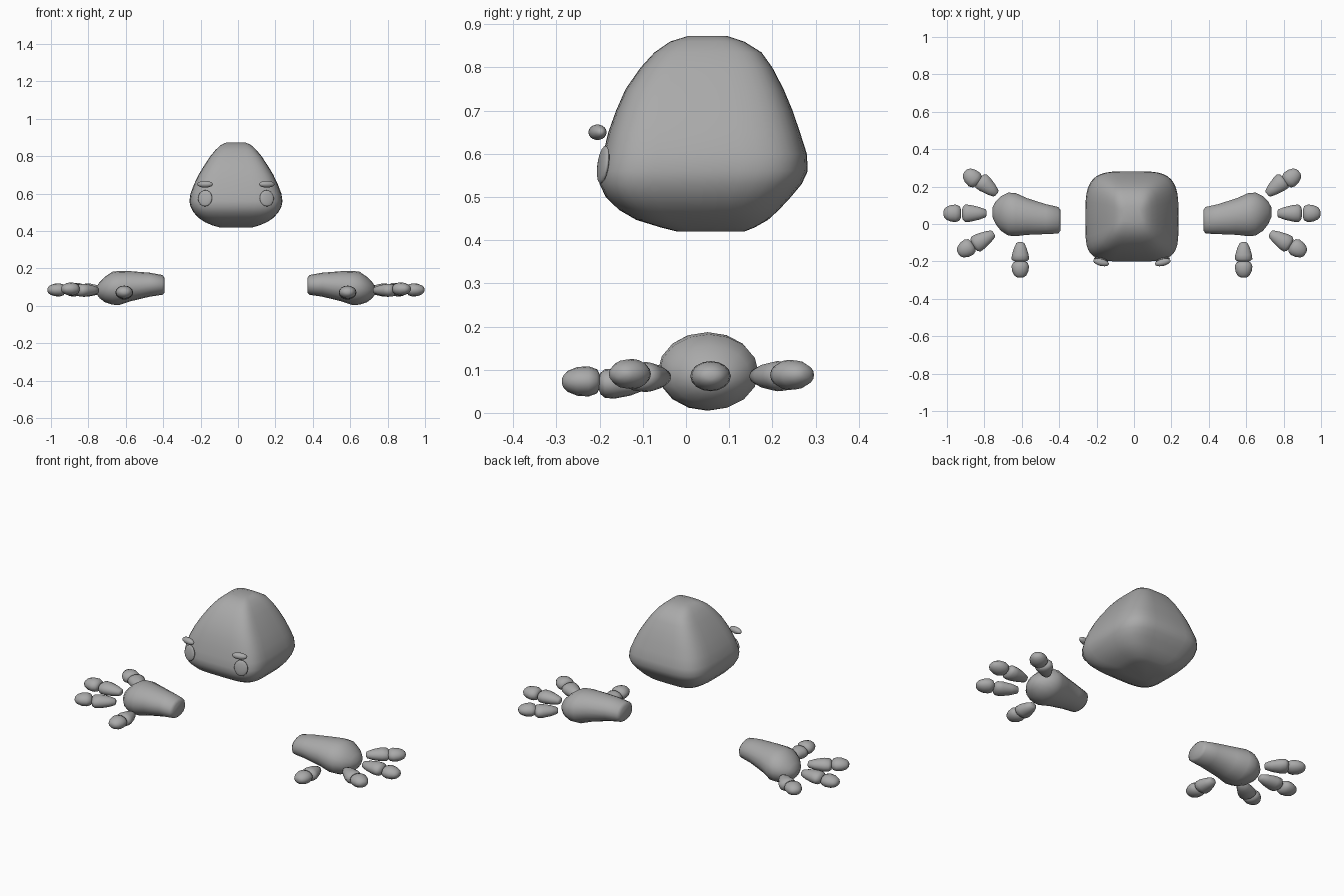
import bpy, bmesh, math
from mathutils import Vector, Matrix

if "Cube" in bpy.data.objects:
    bpy.data.objects.remove(bpy.data.objects["Cube"])

MID = -0.011  # symmetry plane of the figure
grey = bpy.data.materials.new("plain grey")
grey.diffuse_color = (0.4, 0.4, 0.4, 1)
grey.use_nodes = True
grey.node_tree.nodes["Principled BSDF"].inputs["Base Color"].default_value = grey.diffuse_color


def power(v, e):
    return math.copysign(abs(v) ** e, v)


def loft(name, rings):
    """Skin a stack of closed rings, cap both ends and shade smooth."""
    bm = bmesh.new()
    rows = [[bm.verts.new(p) for p in ring] for ring in rings]
    n = len(rows[0])
    for a, b in zip(rows, rows[1:]):
        for i in range(n):
            bm.faces.new((a[i], a[(i + 1) % n], b[(i + 1) % n], b[i]))
    bm.faces.new(rows[0])
    bm.faces.new(rows[-1])
    bmesh.ops.recalc_face_normals(bm, faces=bm.faces)
    for f in bm.faces:
        f.smooth = True
    me = bpy.data.meshes.new(name)
    bm.to_mesh(me)
    bm.free()
    me.materials.append(grey)
    ob = bpy.data.objects.new(name, me)
    bpy.context.collection.objects.link(ob)
    return ob


def blob(name, matrix, radii, segments=20):
    """Ellipsoid placed by a matrix."""
    bm = bmesh.new()
    bmesh.ops.create_uvsphere(bm, u_segments=segments, v_segments=10, radius=1,
                              matrix=matrix @ Matrix.Diagonal((*radii, 1)))
    for f in bm.faces:
        f.smooth = True
    me = bpy.data.meshes.new(name)
    bm.to_mesh(me)
    bm.free()
    me.materials.append(grey)
    bpy.context.collection.objects.link(bpy.data.objects.new(name, me))


# Head: boxy cross-sections (z, half width, front y, back y), rounder at the back
HEAD = [(.420, .09, -.02, .135), (.430, .125, -.06, .16), (.447, .165, -.115, .19),
        (.47, .20, -.155, .215), (.50, .227, -.186, .243), (.53, .243, -.2, .268),
        (.56, .249, -.201, .282), (.60, .243, -.192, .28), (.65, .224, -.18, .264),
        (.70, .20, -.162, .247), (.75, .17, -.14, .226), (.80, .137, -.105, .2),
        (.835, .108, -.073, .175), (.86, .08, -.037, .135), (.873, .052, .005, .095)]
rings = []
for z, hw, front, back in HEAD:
    ring, cy, hy = [], (front + back) / 2, (back - front) / 2
    for i in range(40):
        a = math.tau * i / 40
        e = 2 / 3.5 if math.sin(a) > 0 else 2 / 5
        ring.append((MID + hw * power(math.cos(a), 2 / 4), cy + hy * power(math.sin(a), e), z))
    rings.append(ring)
loft("head", rings)


def tapered(name, sections, place):
    """Loft of ellipses along local x: (x, y centre, y radius, z centre, z radius)."""
    out = []
    for x, cy, ry, cz, rz in sections:
        out.append([place(Vector((x, cy + ry * math.cos(t), cz + rz * math.sin(t))))
                    for t in (math.tau * i / 16 for i in range(16))])
    loft(name, out)


PALM = [(.371, .02, .055, .11, .04), (.383, .02, .071, .112, .053), (.45, .026, .08, .113, .064),
        (.55, .04, .098, .105, .080), (.61, .05, .115, .096, .091), (.65, .053, .115, .094, .088),
        (.69, .056, .092, .087, .068), (.718, .06, .06, .084, .043), (.735, .063, .025, .082, .018)]
# Finger segments as (position along, width, thickness) fractions
KNUCKLE = [(-.5, .25, .3), (-.46, .45, .5), (-.2, .72, .8), (.15, .95, 1), (.36, 1, .95),
           (.46, .75, .7), (.5, .35, .3)]
TIP = [(-.5, .45, .4), (-.42, .82, .8), (-.2, 1, 1), (.1, .93, .95), (.35, .7, .7),
       (.46, .45, .42), (.5, .2, .2)]
# Fingers: heading, knuckle centre, knuckle length, tip centre, tip length
FINGERS = [("thumb", -90, (.586, -.15, .068), .105, (.586, -.243, .073), .088),
           ("index_finger", -31, (.783, -.083, .083), .13, (.878, -.134, .09), .092),
           ("middle_finger", 0, (.832, .057, .085), .132, (.95, .057, .085), .094),
           ("rear_finger", 40, (.76, .2, .085), .125, (.846, .25, .088), .095)]

for side, s in (("right", 1), ("left", -1)):
    def flip(v, s=s):
        return Vector((MID + s * (v.x - MID), v.y, v.z))

    # Palm with wrist
    tapered(side + "_palm", PALM, flip)

    # Floating finger segments
    for name, deg, kc, kl, tc, tl in FINGERS:
        rot = Matrix.Rotation(math.radians(deg), 4, 'Z')
        for part, prof, c, length in (("knuckle", KNUCKLE, kc, kl), ("tip", TIP, tc, tl)):
            tapered(f"{side}_{name}_{part}",
                    [(t * length, 0, w * .047, 0, h * .035) for t, w, h in prof],
                    lambda v, rot=rot, c=c: flip(rot @ v + Vector(c)))

    # Eye and brow, following the turn of the face
    turn = Matrix.Rotation(math.radians(14 * s), 4, 'Z')
    lean = Matrix.Rotation(math.radians(-8), 4, 'X')
    blob(side + "_eye", Matrix.Translation((MID + s * .165, -.192, .575)) @ turn @ lean,
         (.039, .01, .044))
    blob(side + "_brow", Matrix.Translation((MID + s * .165, -.205, .65)) @ turn,
         (.043, .019, .018))
